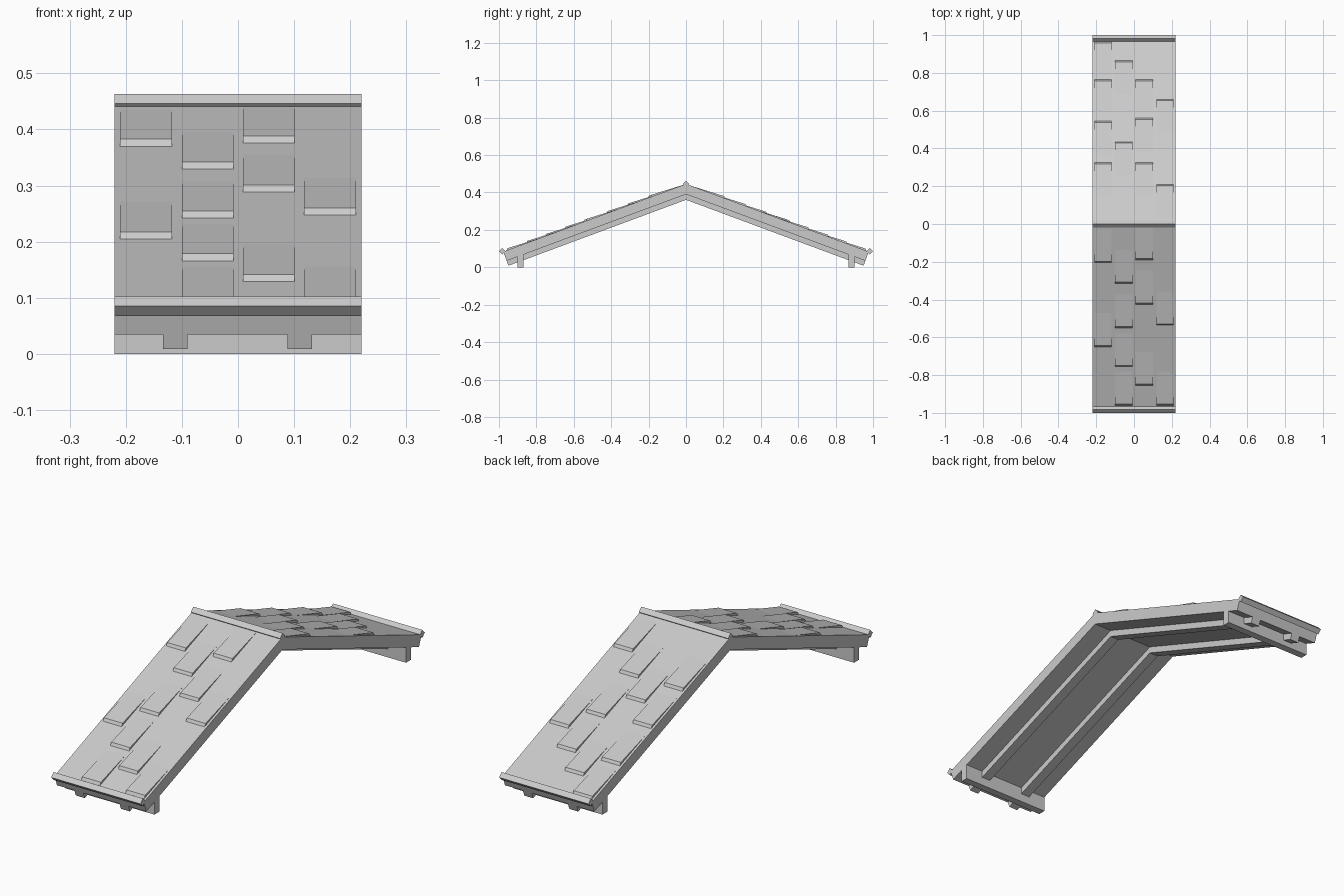
import bpy
import bmesh
from math import atan, sin, cos

cube = bpy.data.objects.get("Cube")
if cube:
    bpy.data.objects.remove(cube, do_unlink=True)

stone = bpy.data.materials.new("light_grey")
stone.use_nodes = True
GREY = (0.6, 0.6, 0.6, 1)
stone.diffuse_color = GREY
stone.node_tree.nodes["Principled BSDF"].inputs["Base Color"].default_value = GREY

HALF = 0.22            # half width of the roof section
APEX, SLOPE = 0.446, 0.371
EAVE = 0.977           # where the roof surface ends
ANGLE = atan(SLOPE)


def prism(name, profile, x0, x1):
    """Extrude a (y, z) profile along x."""
    bm = bmesh.new()
    face = bm.faces.new([bm.verts.new((x0, y, z)) for y, z in profile])
    out = bmesh.ops.extrude_face_region(bm, geom=[face])
    moved = [v for v in out["geom"] if isinstance(v, bmesh.types.BMVert)]
    bmesh.ops.translate(bm, verts=moved, vec=(x1 - x0, 0, 0))
    bmesh.ops.recalc_face_normals(bm, faces=bm.faces)
    mesh = bpy.data.meshes.new(name)
    bm.to_mesh(mesh)
    bm.free()
    mesh.materials.append(stone)
    obj = bpy.data.objects.new(name, mesh)
    bpy.context.collection.objects.link(obj)
    return obj


def roof_point(y, depth=0.0):
    """Point on the pitched surface, moved down square to it."""
    return y - depth * sin(ANGLE), APEX - SLOPE * y - depth * cos(ANGLE)


def chevron(top, bottom):
    """Mitred gable profile between two depths below the roof surface."""
    right = [(0, APEX - top / cos(ANGLE)), roof_point(EAVE, top),
             roof_point(EAVE, bottom), (0, APEX - bottom / cos(ANGLE))]
    return right + [(-y, z) for y, z in right[2:0:-1]]


def bar(name, y, z, r=0.0175):
    """Square bar turned on its corner."""
    prism(name, [(y - r, z), (y, z + r), (y + r, z), (y, z - r)], -HALF, HALF)


# Roof slab and the two rafters under it
prism("roof_slab", chevron(0, 0.052), -HALF, HALF)
for side, x in (("right", -0.112), ("left", 0.11)):
    prism(f"rafter_{side}", chevron(0.048, 0.08), x - 0.022, x + 0.022)

# Ridge bar, eave bars and support beams
bar("ridge_bar", 0, APEX)
for end, s in (("front", -1), ("back", 1)):
    bar(f"eave_bar_{end}", s * 0.9825, 0.085)
    inner, outer = s * 0.868, s * 0.902
    prism(f"support_beam_{end}",
          [(inner, 0), (outer, 0), (outer, 0.075), (inner, 0.075)], -HALF, HALF)

# Raised shingles: distance of each lower edge from the ridge, per column
COLUMNS = (-0.164, -0.054, 0.055, 0.164)
ROWS = {
    "front": ((0.205, 0.65), (0.315, 0.55, 0.755, 0.96),
              (0.19, 0.425, 0.855), (0.535, 0.96)),
    "back": ((0.325, 0.545, 0.765, 0.965), (0.435, 0.865),
             (0.325, 0.56, 0.765), (0.21, 0.66)),
}
for end, s in (("front", -1), ("back", 1)):
    for x, row in zip(COLUMNS, ROWS[end]):
        for y in row:
            wedge = [roof_point(y - 0.178), roof_point(y - 0.01, -0.0095),
                     roof_point(y), roof_point(y - 0.01, 0.005)]
            prism(f"shingle_{end}", [(s * a, b) for a, b in wedge],
                  x - 0.046, x + 0.046)
